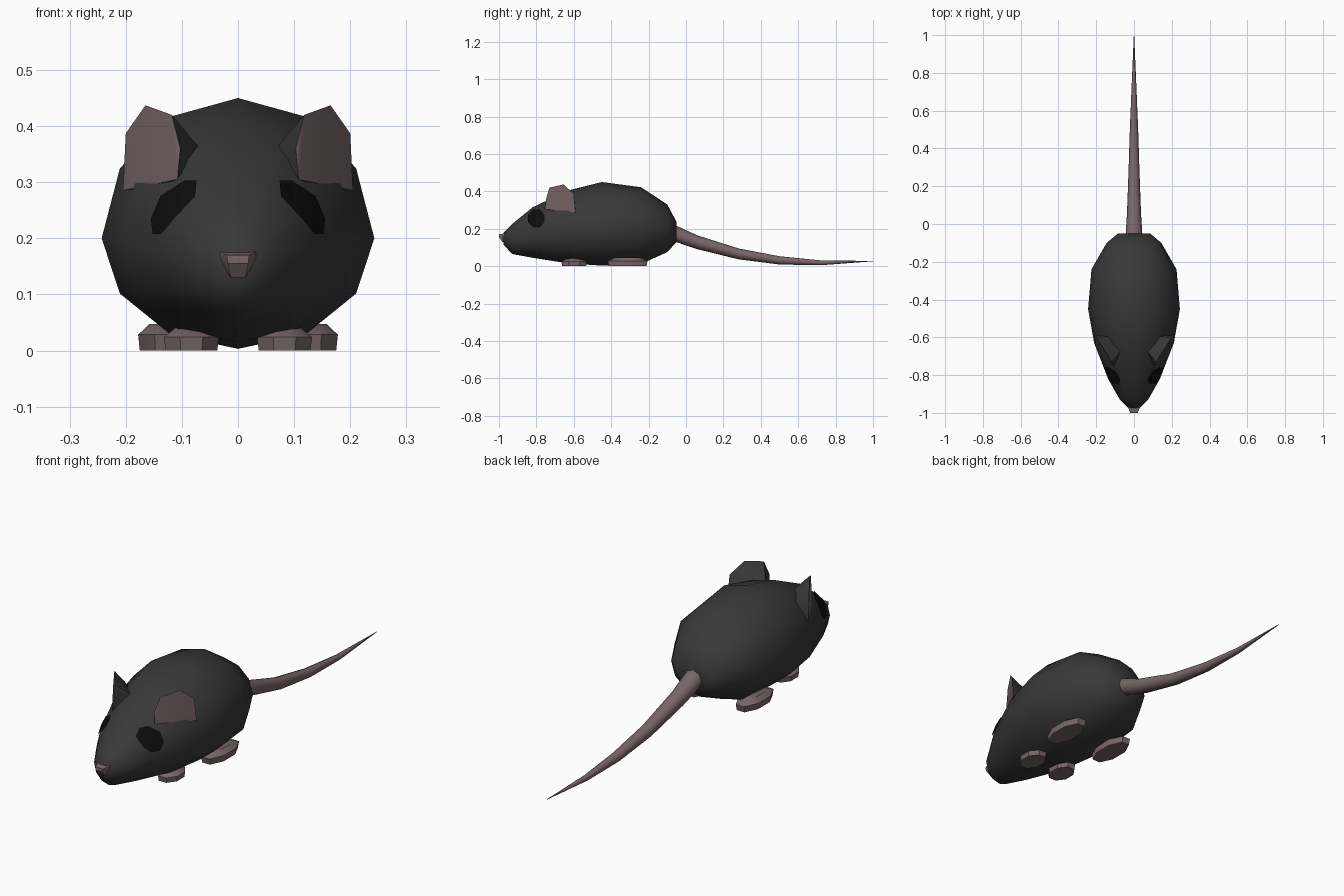
import bpy, bmesh, math
from mathutils import Vector
from mathutils.bvhtree import BVHTree

if "Cube" in bpy.data.objects:
    bpy.data.objects.remove(bpy.data.objects["Cube"])


def material(name, rgb):
    m = bpy.data.materials.new(name)
    m.diffuse_color = (*rgb, 1)
    m.use_nodes = True
    m.node_tree.nodes["Principled BSDF"].inputs["Base Color"].default_value = m.diffuse_color
    return m


FUR = material("dark grey fur", (0.04, 0.04, 0.04))
SKIN = material("dusky pink skin", (0.19, 0.135, 0.14))
EYE = material("black eye", (0.004, 0.004, 0.004))


def finish(name, bm, mats, angle=50, mirror=False, fix=True):
    if fix:
        bmesh.ops.recalc_face_normals(bm, faces=bm.faces[:])
    me = bpy.data.meshes.new(name)
    bm.to_mesh(me)
    bm.free()
    for m in mats:
        me.materials.append(m)
    ob = bpy.data.objects.new(name, me)
    bpy.context.collection.objects.link(ob)
    bpy.ops.object.select_all(action='DESELECT')
    ob.select_set(True)
    bpy.context.view_layer.objects.active = ob
    bpy.ops.object.shade_smooth_by_angle(angle=math.radians(angle))
    if mirror:
        mod = ob.modifiers.new("mirror", 'MIRROR')
        mod.use_mirror_merge = False
    return ob


def loft(rings, n):
    """Join elliptical rings (y, half width, top z, mid z, bottom z)."""
    bm = bmesh.new()
    loops = []
    for y, w, top, mid, bot in rings:
        loop = []
        for i in range(n):
            a = 2 * math.pi * i / n
            c = math.cos(a)
            loop.append(bm.verts.new((w * math.sin(a), y,
                                      mid + c * ((top - mid) if c > 0 else (mid - bot)))))
        loops.append(loop)
    for a, b in zip(loops, loops[1:]):
        for i in range(n):
            j = (i + 1) % n
            bm.faces.new((a[i], a[j], b[j], b[i]))
    bm.faces.new(loops[0])
    bm.faces.new(loops[-1])
    return bm


def hull(points):
    bm = bmesh.new()
    for p in points:
        bm.verts.new(p)
    res = bmesh.ops.convex_hull(bm, input=bm.verts[:])
    loose = [v for v in bm.verts if not v.link_faces]
    bmesh.ops.delete(bm, geom=loose, context='VERTS')
    return bm


# Body: one tapered twelve-sided loft from snout to rump
bm = loft([(-0.975, 0.030, 0.180, 0.155, 0.115),
           (-0.930, 0.075, 0.225, 0.150, 0.065),
           (-0.820, 0.137, 0.315, 0.175, 0.045),
           (-0.630, 0.211, 0.405, 0.190, 0.015),
           (-0.450, 0.243, 0.450, 0.200, 0.003),
           (-0.240, 0.225, 0.422, 0.205, 0.012),
           (-0.100, 0.145, 0.330, 0.200, 0.075),
           (-0.050, 0.085, 0.235, 0.185, 0.130)], 12)
bmesh.ops.recalc_face_normals(bm, faces=bm.faces[:])
body_tree = BVHTree.FromBMesh(bm)
finish("body", bm, [FUR], 60)

# Tail: drooping taper
tail = [(-0.07, 0.180, 0.045), (0.06, 0.128, 0.037), (0.28, 0.066, 0.029),
        (0.50, 0.031, 0.022), (0.72, 0.018, 0.013), (1.00, 0.027, 0.001)]
finish("tail", loft([(y, r, z + r, z, z - r) for y, z, r in tail], 8), [SKIN])

# Nose tip
nose = [(0.035, -0.955, 0.178), (0.034, -0.965, 0.165), (0.020, -1.0, 0.170),
        (0.018, -1.0, 0.155), (0.013, -0.982, 0.130), (0.013, -0.95, 0.130)]
finish("nose", hull([(s * x, y, z) for x, y, z in nose for s in (1, -1)]), [SKIN], 30)

# Ears: flat pink front, furry bulging back
bm = hull([(0.108, -0.755, 0.305), (0.103, -0.748, 0.360), (0.118, -0.730, 0.420),
           (0.165, -0.655, 0.437), (0.200, -0.600, 0.387), (0.205, -0.590, 0.285),
           (0.150, -0.660, 0.290), (0.072, -0.675, 0.365), (0.130, -0.595, 0.350)])
bmesh.ops.recalc_face_normals(bm, faces=bm.faces[:])
front = Vector((0.84, -0.54, 0.0))
for f in bm.faces:
    f.material_index = 1 if f.normal.dot(front) > 0.6 else 0
finish("ears", bm, [FUR, SKIN], 40, mirror=True)

# Eyes: thin octagons laid onto the side of the head
bm = bmesh.new()


def on_head(y, z):
    hit, nor, _, _ = body_tree.ray_cast(Vector((1, y, z)), Vector((-1, 0, 0)))
    return hit + nor * 0.007


centre = bm.verts.new(on_head(-0.797, 0.252))
rim = []
for i in range(8):
    a = math.pi * (2 * i + 1) / 8
    rim.append(bm.verts.new(on_head(-0.797 + 0.047 * math.cos(a), 0.252 + 0.050 * math.sin(a))))
for i in range(8):
    bm.faces.new((centre, rim[i], rim[(i + 1) % 8]))
finish("eyes", bm, [EYE], 60, mirror=True, fix=False)


# Feet: low pads with bevelled tops
def foot(name, cx, cy, hx, hy, h):
    pts = []
    for z, s in ((0, 0.94), (h * 0.6, 1.0), (h, 0.6)):
        for i in range(8):
            a = math.pi * (2 * i + 1) / 8
            k = s / math.cos(math.pi / 8)
            pts.append((cx + hx * k * math.cos(a), cy + hy * k * math.sin(a), z))
    finish(name, hull(pts), [SKIN], 35, mirror=True)


foot("front_feet", 0.083, -0.598, 0.049, 0.068, 0.040)
foot("rear_feet", 0.128, -0.312, 0.050, 0.107, 0.047)
